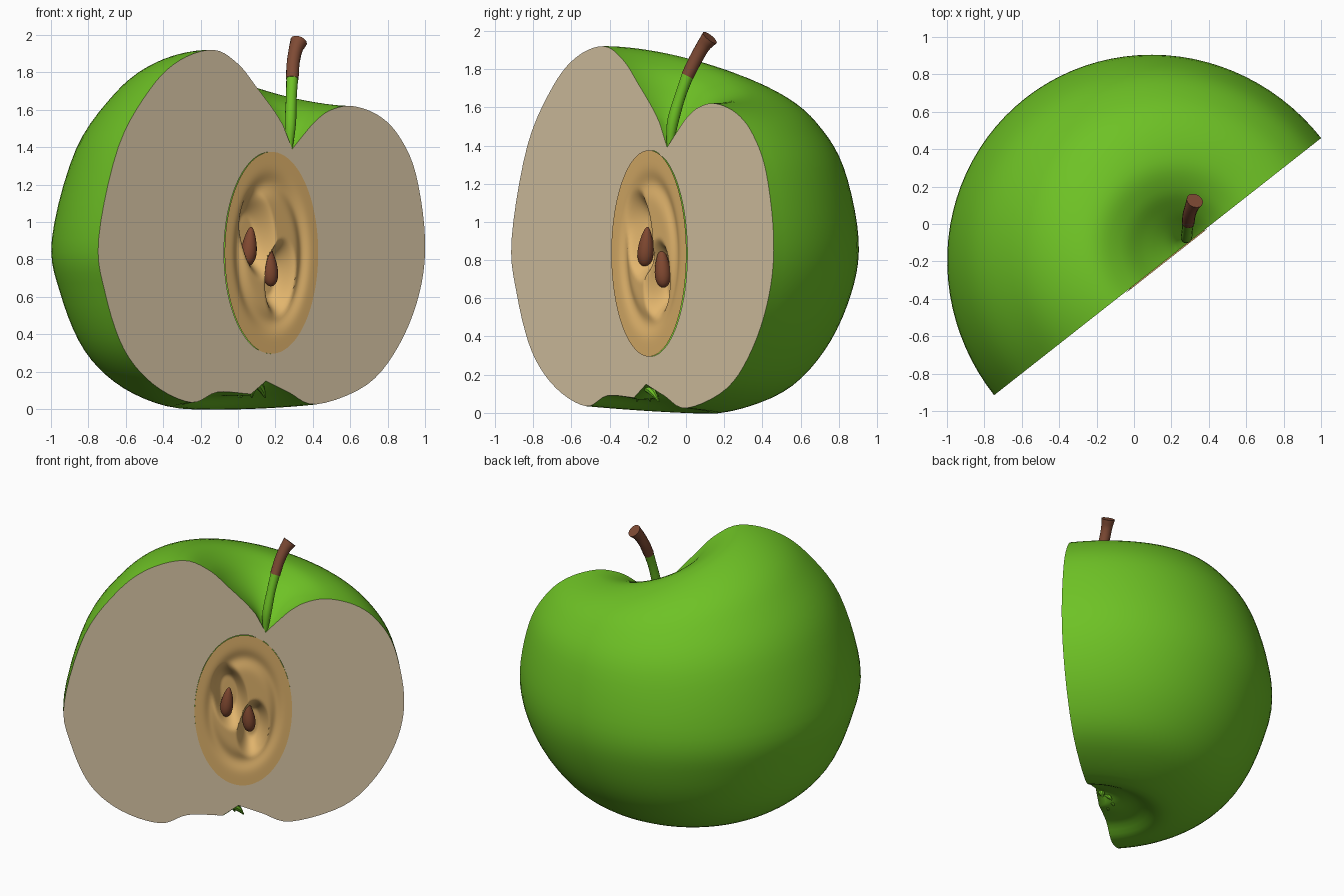
import bpy, bmesh, math
from mathutils import Matrix, Vector

if "Cube" in bpy.data.objects:
    bpy.data.objects.remove(bpy.data.objects["Cube"])

# Local frame: x along the cut, y into the fruit, z up
CUT = math.atan2(0.618, 0.786)
FRAME = Matrix.Translation((0.13, -0.225, 0)) @ Matrix.Rotation(CUT, 4, 'Z')
K = 0.786


def material(name, rgb):
    m = bpy.data.materials.new(name)
    lin = [c / 12.92 if c <= 0.04045 else ((c + 0.055) / 1.055) ** 2.4
           for c in (v / 255 for v in rgb)]
    m.diffuse_color = (*lin, 1)
    m.use_nodes = True
    m.node_tree.nodes["Principled BSDF"].inputs["Base Color"].default_value = m.diffuse_color
    return m


GREEN = material("green_skin", (110, 194, 37))
FLESH = material("cream_flesh", (222, 203, 169))
TAN = material("tan_core", (226, 181, 109))
BROWN = material("brown_stem", (126, 74, 52))
SEED = material("brown_seed", (128, 72, 48))


def make(name, verts, faces, mat, matrix=FRAME, angle=40):
    me = bpy.data.meshes.new(name)
    me.from_pydata([matrix @ Vector(v) for v in verts], [], faces)
    me.materials.append(mat)
    ob = bpy.data.objects.new(name, me)
    bpy.context.collection.objects.link(ob)
    bpy.ops.object.select_all(action='DESELECT')
    ob.select_set(True)
    bpy.context.view_layer.objects.active = ob
    bpy.ops.object.shade_smooth_by_angle(angle=math.radians(angle))
    return ob


def spline(pts, n):
    """Catmull-Rom through the points, n steps per span."""
    p = [Vector(q) for q in pts]
    p = [2 * p[0] - p[1]] + p + [2 * p[-1] - p[-2]]
    out = []
    for i in range(1, len(p) - 2):
        a, b, c, d = p[i - 1:i + 3]
        for k in range(n):
            t = k / n
            out.append(0.5 * (2 * b + (c - a) * t + (2 * a - 5 * b + 4 * c - d) * t * t
                              + (3 * b - a - 3 * c + d) * t ** 3))
    return out + [p[-2]]


# Left and right halves of the cut outline, from stem hollow to base
LEFT = [(.24, 1.52), (.19, 1.6), (.10, 1.72), (0, 1.845), (-.13, 1.92), (-.31, 1.865),
        (-.47, 1.71), (-.64, 1.4), (-.745, .91), (-.71, .62), (-.61, .32), (-.45, .13),
        (-.25, .035), (-.11, .09), (.07, .08)]
RIGHT = [(.29, 1.39), (.35, 1.465), (.42, 1.545), (.50, 1.60), (.61, 1.62), (.75, 1.57),
         (.86, 1.46), (.95, 1.26), (1.0, .91), (.97, .62), (.86, .34), (.69, .13),
         (.42, .025), (.27, .09), (.15, .15)]
left, right = ([Vector(((x - .13) / K, z)) for x, z in spline(side, 5)]
               for side in (LEFT, RIGHT))

# Skin: half rings swept from the right outline round to the left
N = 48
verts, faces = [], []
for l, r in zip(left, right):
    c, h = (l + r) / 2, (r - l) / 2
    for j in range(N + 1):
        a = math.pi * j / N
        z = c.y + h.y * math.cos(a)
        z -= 0.035 * math.sin(a) * max(0, 1 - z / 0.6)
        verts.append((c.x + h.x * math.cos(a), 1.03 * h.x * math.sin(a), z))
for i in range(len(left) - 1):
    for j in range(N):
        a = i * (N + 1) + j
        faces.append((a, a + N + 1, a + N + 2, a + 1))
for row, flip in ((0, 1), (len(left) - 1, -1)):
    faces.append([row * (N + 1) + j for j in range(N + 1)][::flip])
make("apple_skin", verts, faces, GREEN, angle=60)

# Cut flesh: flat band between the outline and the core oval
CX, CZ, CW, CH = (0.175 - .13) / K, 0.835, 0.318, 0.54


def oval(p):
    a = math.atan2((p.y - CZ) / CH, (p.x - CX) / CW)
    return CX + CW * math.cos(a), CZ + CH * math.sin(a)


outline = right[::-1] + left
M = len(outline)
verts = [(p.x, 0, p.y) for p in outline] + [(x, 0, z) for x, z in map(oval, outline)]
faces = [(k, (k + 1) % M, M + (k + 1) % M, M + k) for k in range(M)]
make("cut_flesh", verts, faces, FLESH)


# Core: oval dish with a groove and two seed pockets
def pocket(x, z, px, pz, w, h, tilt):
    dx, dz = x - px, z - pz
    u = dx * math.cos(tilt) + dz * math.sin(tilt)
    v = dz * math.cos(tilt) - dx * math.sin(tilt)
    r = math.hypot(u / w, v / h)
    t = min(1, max(0, (1 - r) / 0.6))
    return t * t * (3 - 2 * t)


def depth(x, z, r):
    groove = 0.018 * math.exp(-((r - 0.68) / 0.1) ** 2)
    p = max(pocket(x, z, -0.03, 0.93, 0.12, 0.25, 0.15),
            pocket(x, z, 0.12, 0.70, 0.11, 0.22, -0.1))
    return -0.006 + groove + 0.11 * p


SEG, RINGS = 96, 36
verts, faces = [(CX, depth(CX, CZ, 0), CZ)], []
for i in range(1, RINGS + 1):
    r = i / RINGS
    for j in range(SEG):
        a = math.tau * j / SEG
        x, z = CX + CW * r * math.cos(a), CZ + CH * r * math.sin(a)
        verts.append((x, depth(x, z, r), z))
for j in range(SEG):
    k = (j + 1) % SEG
    faces.append((0, 1 + j, 1 + k))
    for i in range(RINGS - 1):
        a = 1 + i * SEG
        faces.append((a + j, a + SEG + j, a + SEG + k, a + k))
make("core", verts, faces, TAN)

# Seeds: pointed drops resting in the pockets
for name, x, z, tilt in (("seed_left", -0.045, 0.87, 0.12), ("seed_right", 0.095, 0.76, -0.08)):
    bm = bmesh.new()
    bmesh.ops.create_uvsphere(bm, u_segments=20, v_segments=14, radius=1)
    for v in bm.verts:
        taper = 1 - 0.35 * v.co.z
        v.co = (v.co.x * 0.04 * taper, v.co.y * 0.04 * taper, v.co.z * 0.105)
    me = bpy.data.meshes.new(name)
    bm.transform(FRAME @ Matrix.Translation((x, 0.055, z)) @ Matrix.Rotation(tilt, 4, 'Y'))
    bm.to_mesh(me)
    bm.free()
    me.materials.append(SEED)
    me.shade_smooth()
    bpy.context.collection.objects.link(bpy.data.objects.new(name, me))


def tube(name, pts, mat, sides=14):
    """Capped tube through (x, y, z, radius) points."""
    path = spline(pts, 5)
    verts, faces = [], []
    for i, p in enumerate(path):
        d = (path[min(i + 1, len(path) - 1)] - path[max(i - 1, 0)]).to_3d().normalized()
        q = d.to_track_quat('Z', 'Y')
        for j in range(sides):
            a = math.tau * j / sides
            verts.append(p.to_3d() + q @ Vector((math.cos(a), math.sin(a), 0)) * p.w)
    for i in range(len(path) - 1):
        for j in range(sides):
            a, b = i * sides + j, i * sides + (j + 1) % sides
            faces.append((a, b, b + sides, a + sides))
    faces.append(list(range(sides))[::-1])
    faces.append([(len(path) - 1) * sides + j for j in range(sides)])
    make(name, verts, faces, mat, Matrix())


# Stem: green lower part, brown upper part with a flared end
tube("stem_base", [(.275, -.085, 1.39, .016), (.28, -.07, 1.52, .03), (.285, -.03, 1.66, .029),
                   (.29, .01, 1.77, .032)], GREEN)
tube("stem_top", [(.29, .008, 1.765, .034), (.295, .05, 1.85, .035), (.308, .09, 1.92, .037),
                  (.325, .125, 1.965, .046)], BROWN)

# Dried flower end: small sepals in the base hollow
for i in range(4):
    a = math.pi * (i + 0.5) / 4
    c, s = math.cos(a), math.sin(a)
    root = FRAME @ Vector((-0.03 + 0.03 * c, 0.02 + 0.03 * s, 0.13))
    tip = FRAME @ Vector((-0.03 + 0.10 * c, 0.02 + 0.09 * s, 0.06))
    mid = (root + tip) / 2 + Vector((0, 0, 0.01))
    tube(f"sepal_{i + 1}", [(*root, .022), (*mid, .018), (*tip, .004)], GREEN, 8)
